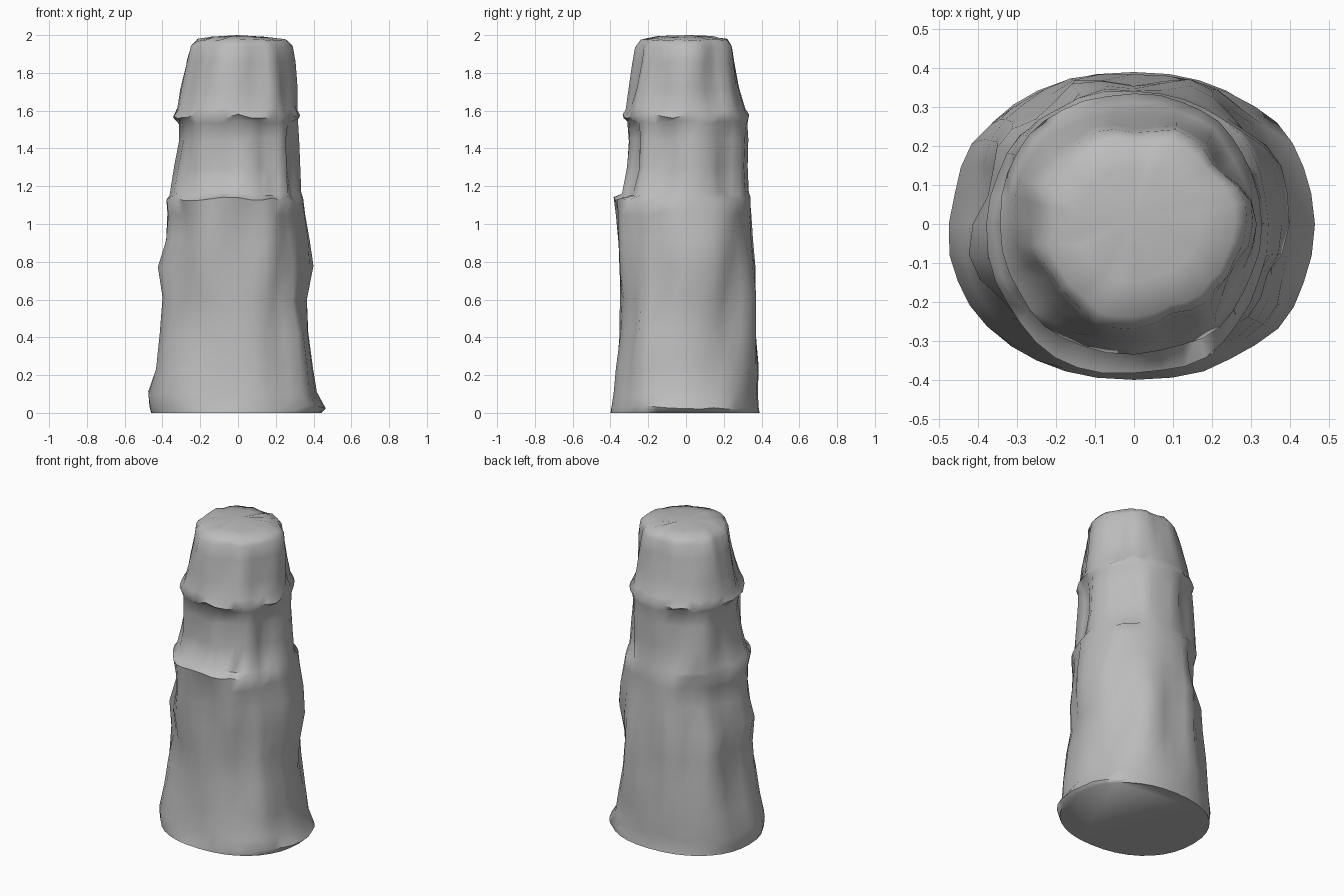
import bpy, bmesh, math, random
from mathutils import Vector, noise

if "Cube" in bpy.data.objects:
    bpy.data.objects.remove(bpy.data.objects["Cube"])

random.seed(4)
SEG = 36

# Height, left x, right x, front y, back y, groove depth
LEVELS = [
    (0.00, -.46, .44, -.40, .39, .00), (0.03, -.47, .47, -.40, .39, .01),
    (0.10, -.48, .43, -.39, .39, .02), (0.24, -.44, .42, -.385, .405, .03),
    (0.42, -.42, .40, -.37, .40, .04), (0.60, -.405, .38, -.37, .40, .04),
    (0.77, -.43, .40, -.38, .39, .04), (0.92, -.385, .38, -.38, .37, .04),
    (1.05, -.375, .355, -.385, .355, .03), (1.13, -.38, .345, -.39, .345, .01),
    (1.16, -.365, .335, -.35, .34, .03), (1.30, -.355, .33, -.335, .335, .04),
    (1.44, -.345, .325, -.325, .33, .04), (1.54, -.335, .32, -.32, .325, .02),
    (1.57, -.345, .33, -.335, .34, .01), (1.61, -.325, .315, -.32, .325, .02),
    (1.72, -.31, .315, -.305, .31, .04), (1.86, -.285, .305, -.285, .285, .04),
    (1.94, -.265, .29, -.27, .265, .03), (1.975, -.23, .26, -.24, .235, .02),
    (1.99, -.15, .17, -.15, .15, .01),
]
# Each stacked tier has its own vertical flutes
TIERS = [(1.145, 0.0), (1.56, 7.3), (9.0, 15.1)]


def flute(a, z):
    """Inward groove strength, 0 to 1, stretched along the height."""
    offset = next(o for top, o in TIERS if z < top)
    p = Vector((math.cos(a) * 2.4 + offset, math.sin(a) * 2.4, z * 1.5))
    return min(1, max(0, 0.4 + noise.noise(p) * 1.1))


def outline(a, level):
    z, left, right, front, back, depth = level
    c, s = math.cos(a), math.sin(a)
    # slightly squared oval
    x = math.copysign(abs(c) ** 0.9, c) * (right if c > 0 else -left)
    y = math.copysign(abs(s) ** 0.9, s) * (back if s > 0 else -front)
    r = math.hypot(x, y)
    k = 1 - (depth * 1.3 * flute(a, z)) / r
    chip = 0 if z == 0 else random.uniform(-.012, .012)
    return x * k, y * k, z + chip * (0.5 if z > 1.9 else 1)


# Rock pillar
bm = bmesh.new()
rings = [[bm.verts.new(outline(math.tau * i / SEG, lv)) for i in range(SEG)]
         for lv in LEVELS]
for lo, hi in zip(rings, rings[1:]):
    for i in range(SEG):
        j = (i + 1) % SEG
        bm.faces.new((lo[i], lo[j], hi[j], hi[i]))
bm.faces.new(rings[0][::-1])
peak = bm.verts.new((0, 0.02, 2.0))
for i in range(SEG):
    bm.faces.new((rings[-1][i], rings[-1][(i + 1) % SEG], peak))

mesh = bpy.data.meshes.new("rock_pillar")
bm.to_mesh(mesh)
bm.free()
rock = bpy.data.objects.new("rock_pillar", mesh)
bpy.context.collection.objects.link(rock)

stone = bpy.data.materials.new("grey stone")
stone.diffuse_color = (0.5, 0.5, 0.5, 1)
stone.use_nodes = True
stone.node_tree.nodes["Principled BSDF"].inputs["Base Color"].default_value = stone.diffuse_color
mesh.materials.append(stone)

bpy.context.view_layer.objects.active = rock
rock.select_set(True)
bpy.ops.object.shade_smooth_by_angle(angle=math.radians(60))
